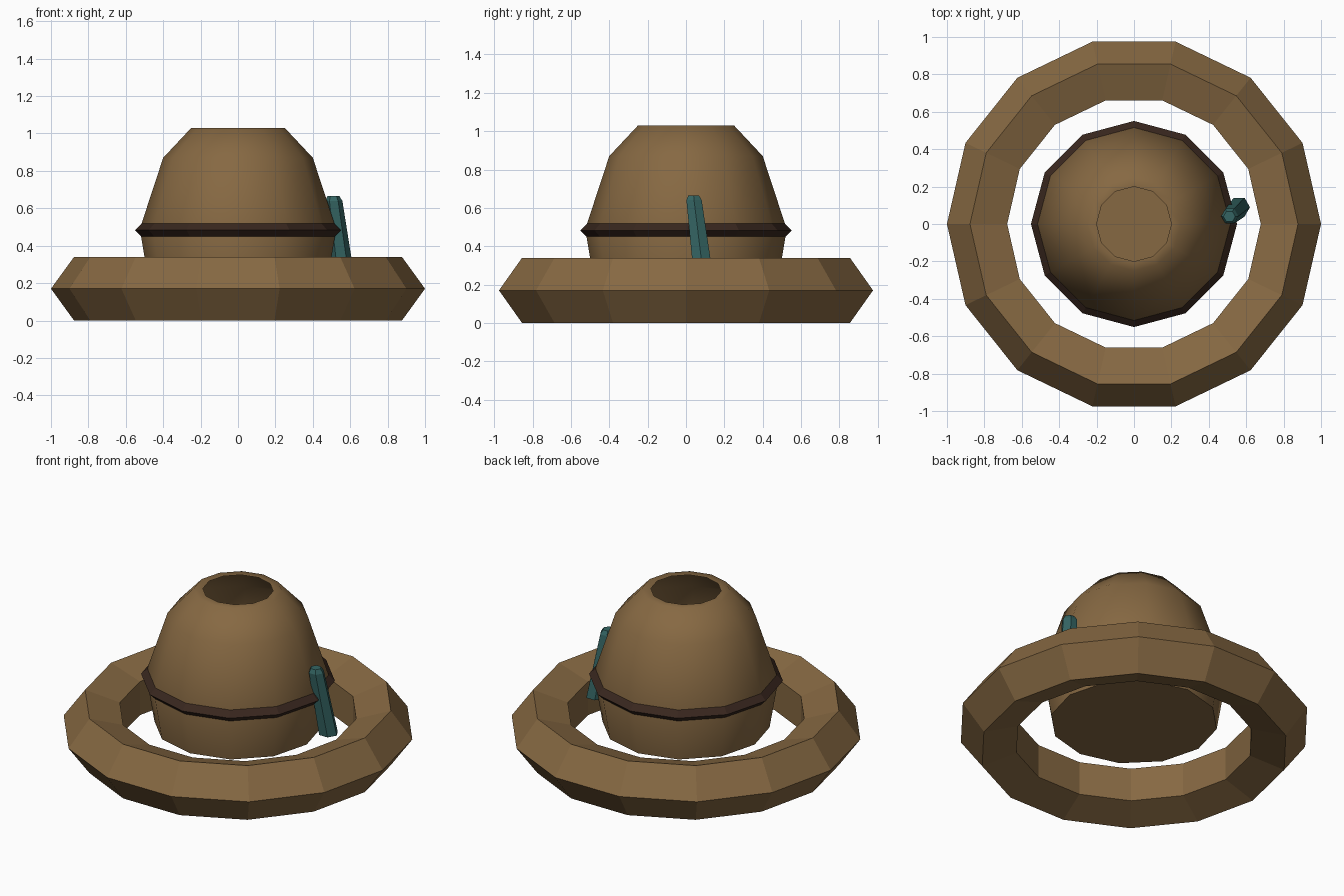
import bpy, bmesh
from math import radians, sin, cos, tau
from mathutils import Vector

if "Cube" in bpy.data.objects:
    bpy.data.objects.remove(bpy.data.objects["Cube"])


def material(name, rgb):
    m = bpy.data.materials.new(name)
    m.diffuse_color = (*rgb, 1)
    m.use_nodes = True
    m.node_tree.nodes["Principled BSDF"].inputs["Base Color"].default_value = m.diffuse_color
    return m


felt = material("felt", (0.24, 0.14, 0.055))
leather = material("leather", (0.04, 0.02, 0.013))
teal = material("teal", (0.035, 0.13, 0.125))


def torus(name, major, minor, segs, sides, z, mat):
    bpy.ops.mesh.primitive_torus_add(major_radius=major, minor_radius=minor, major_segments=segs,
                                     minor_segments=sides, location=(0, 0, z))
    ob = bpy.context.object
    ob.name = name
    ob.data.materials.append(mat)
    return ob


def loft(name, sections, sides, mat, caps):
    """Rings given as (centre, radius), bottom to top; caps = (bottom, top)."""
    bm = bmesh.new()
    rings = [[bm.verts.new(Vector(c) + Vector((r * cos(tau * i / sides), r * sin(tau * i / sides), 0)))
              for i in range(sides)] for c, r in sections]
    for a, b in zip(rings, rings[1:]):
        for i in range(sides):
            j = (i + 1) % sides
            bm.faces.new((a[i], a[j], b[j], b[i]))
    if caps[0]:
        bm.faces.new(rings[0][::-1])
    if caps[1]:
        bm.faces.new(rings[-1])
    me = bpy.data.meshes.new(name)
    bm.to_mesh(me)
    bm.free()
    me.materials.append(mat)
    ob = bpy.data.objects.new(name, me)
    bpy.context.collection.objects.link(ob)
    return ob


# Faceted ring brim with a five-sided section
torus("brim", 0.822, 0.178, 14, 5, 0.17, felt)

# Smooth crown shell, open at the top and closed underneath
profile = [(0.475, 0.19), (0.525, 0.49), (0.4, 0.87), (0.25, 1.03), (0.2, 1.03)]
crown = loft("crown", [((0, 0, z), r) for r, z in profile], 12, felt, (True, False))
bpy.ops.object.select_all(action='DESELECT')
crown.select_set(True)
bpy.context.view_layer.objects.active = crown
bpy.ops.object.shade_smooth_by_angle(angle=radians(60))

# Thin band around the crown
torus("hat_band", 0.508, 0.043, 12, 4, 0.483, leather)

# Leaning feather tucked into the band
loft("feather", [((0.562, 0.09, 0.25), 0.058), ((0.512, 0.042, 0.64), 0.046),
                 ((0.51, 0.04, 0.665), 0.032)], 6, teal, (True, True))
